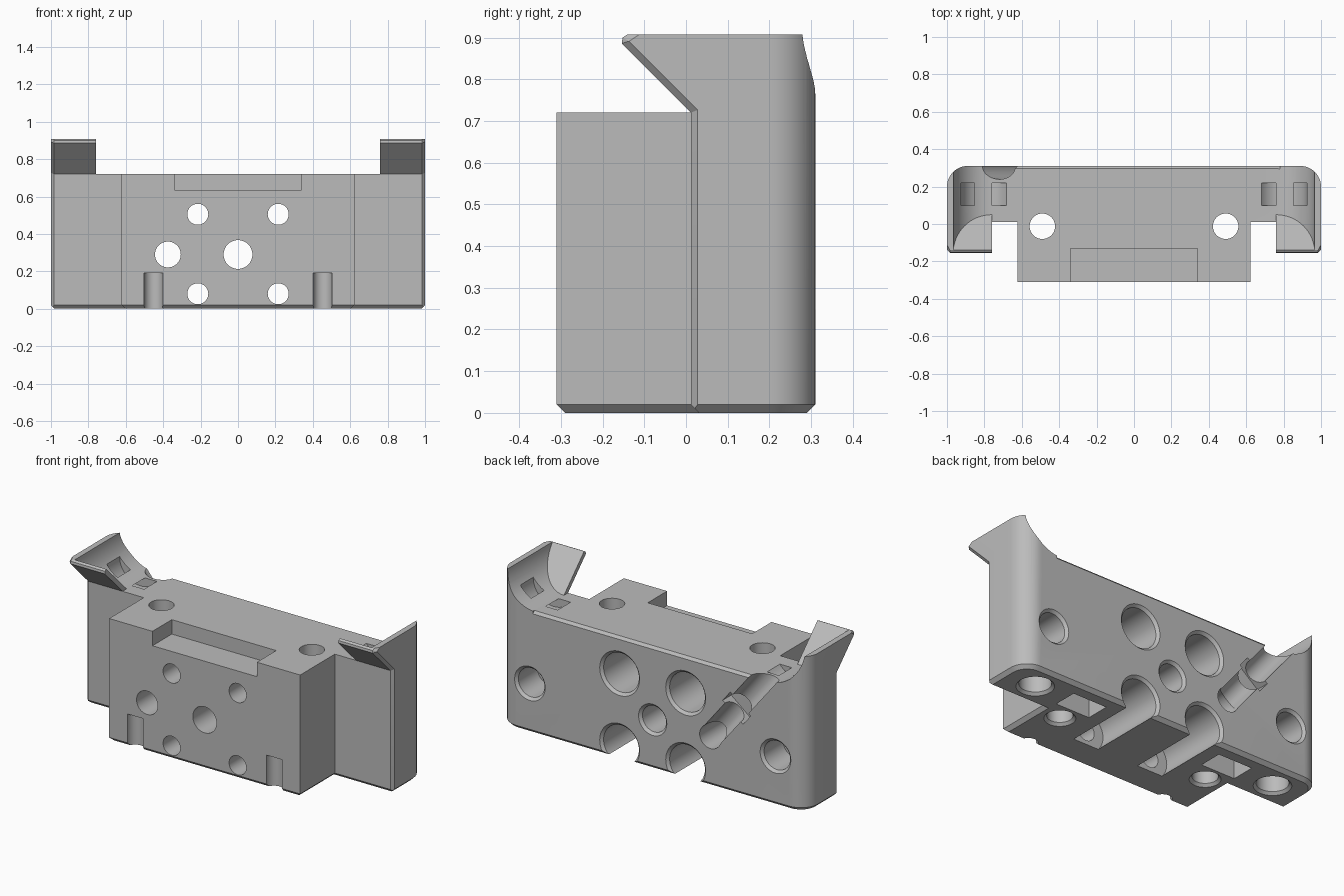
import bpy, bmesh
from math import sin, cos, pi
from mathutils import Matrix, Vector

if "Cube" in bpy.data.objects:
    bpy.data.objects.remove(bpy.data.objects["Cube"], do_unlink=True)

TOP = 0.72      # main deck height
EAR = 0.908     # ear height
BACK = 0.31

grey = bpy.data.materials.new("plain grey")
grey.use_nodes = True
colour = (0.5, 0.5, 0.5, 1)
grey.diffuse_color = colour
grey.node_tree.nodes["Principled BSDF"].inputs["Base Color"].default_value = colour


def finish(bm, name):
    bmesh.ops.recalc_face_normals(bm, faces=bm.faces)
    mesh = bpy.data.meshes.new(name)
    bm.to_mesh(mesh)
    bm.free()
    mesh.materials.append(grey)
    obj = bpy.data.objects.new(name, mesh)
    bpy.context.collection.objects.link(obj)
    return obj


def loft(bm, start, end):
    """Solid between two matching rings of points."""
    a = [bm.verts.new(p) for p in start]
    b = [bm.verts.new(p) for p in end]
    bm.faces.new(a)
    bm.faces.new(b[::-1])
    for i in range(len(a)):
        j = (i + 1) % len(a)
        bm.faces.new((a[i], b[i], b[j], a[j]))


def box(name, lo, hi):
    bm = bmesh.new()
    ring = [(lo[0], lo[1]), (hi[0], lo[1]), (hi[0], hi[1]), (lo[0], hi[1])]
    loft(bm, [(x, y, lo[2]) for x, y in ring], [(x, y, hi[2]) for x, y in ring])
    return finish(bm, name)


def bore(name, origin, direction, profile, sides=48):
    """Stepped round cutter: profile is (radius, distance along direction)."""
    bm = bmesh.new()
    rings = [[bm.verts.new((r * cos(2 * pi * i / sides), r * sin(2 * pi * i / sides), d))
              for i in range(sides)] for r, d in profile]
    for a, b in zip(rings, rings[1:]):
        for i in range(sides):
            j = (i + 1) % sides
            bm.faces.new((a[i], a[j], b[j], b[i]))
    bm.faces.new(rings[0])
    bm.faces.new(rings[-1])
    turn = Vector((0, 0, 1)).rotation_difference(Vector(direction)).to_matrix().to_4x4()
    bm.transform(Matrix.Translation(origin) @ turn)
    return finish(bm, name)


def bevel(bm, test, size, segments):
    edges = [e for e in bm.edges if test(*(v.co for v in e.verts))]
    bmesh.ops.bevel(bm, geom=edges, offset=size, segments=segments,
                    profile=0.5, affect='EDGES')


def combine(target, tool, operation='DIFFERENCE'):
    mod = target.modifiers.new(tool.name, 'BOOLEAN')
    mod.object, mod.operation, mod.solver = tool, operation, 'EXACT'
    bpy.context.view_layer.objects.active = target
    bpy.ops.object.modifier_apply(modifier=mod.name)
    bpy.data.objects.remove(tool, do_unlink=True)


# Wide rear body with forward-leaning ears
bm = bmesh.new()
side = [(0.012, 0), (BACK, 0), (BACK, EAR), (-0.14, EAR),
        (-0.152, 0.9), (-0.154, 0.886), (0.012, TOP)]
loft(bm, [(-1, y, z) for y, z in side], [(1, y, z) for y, z in side])
bevel(bm, lambda a, b: min(a.y, b.y) > 0.3 and abs(a.z - b.z) > 0.5, 0.11, 12)
bevel(bm, lambda a, b: max(a.z, b.z) < 0.001, 0.02, 1)
bevel(bm, lambda a, b: abs(a.x - b.x) < 0.001 and abs(a.x) > 0.99
      and max(a.y, b.y) < 0.02 and max(a.z, b.z) > 0.03, 0.016, 1)
body = finish(bm, "mount_body")

# Clear the deck, leaving a concave cradle and a thin leaning plate per ear
combine(body, box("deck_cut", (-0.76, -1, TOP), (0.76, 1, 1.2)))
for s in (-1, 1):
    arc = [(0.76 + 0.207 * sin(t * pi / 32), 0.927 - 0.207 * cos(t * pi / 32)) for t in range(17)]
    arc += [(0.967, 1.2), (0.7, 1.2), (0.7, TOP)]
    bm = bmesh.new()
    loft(bm, [(s * x, 0.05 - (z - TOP), z) for x, z in arc],
         [(s * x, 0.6, z) for x, z in arc])
    combine(body, finish(bm, "cradle_cut"))

# Softened rear edge of the deck
bm = bmesh.new()
tri = [(BACK - 0.015, TOP + 0.001), (BACK + 0.01, TOP + 0.001), (BACK + 0.01, TOP - 0.026)]
loft(bm, [(-0.78, y, z) for y, z in tri], [(0.78, y, z) for y, z in tri])
combine(body, finish(bm, "rear_edge_cut"))

# Front block
bm = bmesh.new()
ring = [(-0.622, -0.31), (0.622, -0.31), (0.622, 0.15), (-0.622, 0.15)]
loft(bm, [(x, y, 0) for x, y in ring], [(x, y, TOP) for x, y in ring])
bevel(bm, lambda a, b: max(a.z, b.z) < 0.001 and min(a.y, b.y) < 0, 0.02, 1)
combine(body, finish(bm, "front_block"), 'UNION')

# Recess in the front of the deck
combine(body, box("top_recess", (-0.34, -0.5, 0.635), (0.34, -0.13, 1)))

to_front, up = (0, -1, 0), (0, 0, 1)
for s in (-1, 1):
    # Counterbored screw holes from the rear
    for z in (0.505, 0.08):
        combine(body, bore("screw_hole", (s * 0.215, BACK, z), to_front,
                           [(0.15, -0.02), (0.115, 0.015), (0.115, 0.44),
                            (0.056, 0.44), (0.056, 0.8)]))
    # Blind side holes at the rear
    combine(body, bore("side_hole", (s * 0.8, BACK, 0.29), to_front,
                       [(0.12, -0.02), (0.085, 0.015), (0.085, 0.19)]))
    # Vertical holes through the deck and blind sockets underneath
    combine(body, bore("deck_hole", (s * 0.49, -0.012, 0), up,
                       [(0.103, -0.02), (0.068, 0.015), (0.068, 1)]))
    combine(body, bore("rod_socket", (s * 0.8, 0.16, 0), up,
                       [(0.12, -0.02), (0.085, 0.015), (0.085, 0.19)]))
    # Rectangular pocket underneath
    x = s * 0.49
    combine(body, box("bottom_pocket", (x - 0.11, 0.09, -0.1), (x + 0.11, 0.23, 0.15)))
    # Round notch at the lower front
    combine(body, bore("front_notch", (s * 0.452, -0.31, 0), up,
                       [(0.05, -0.1), (0.05, 0.19)]))
    # Curved tie tunnel below the cradle
    bm = bmesh.new()
    turns = [pi * (0.9 + 1.15 * i / 20) for i in range(21)]
    path = [(0.79 + r * cos(t), 0.8 + r * sin(t))
            for r, seq in ((0.135, turns), (0.086, turns[::-1])) for t in seq]
    loft(bm, [(s * x, 0.1, z) for x, z in path], [(s * x, 0.22, z) for x, z in path])
    combine(body, finish(bm, "tie_tunnel"))

# Centre hole and cable hole
combine(body, bore("centre_hole", (0, BACK, 0.29), to_front,
                   [(0.112, -0.02), (0.077, 0.015), (0.077, 0.8)]))
combine(body, bore("cable_hole", (-0.375, BACK + 0.1, 0.29), to_front,
                   [(0.069, 0), (0.069, 0.9)]))

# Diagonal cable channel with a tie slot across it
start, run = Vector((-0.375, BACK - 0.005, 0.29)), Vector((-0.345, 0, 0.43))
combine(body, bore("cable_channel", start, run, [(0.066, 0), (0.066, 0.7)]))
along = run.normalized()
across = Vector((along.z, 0, -along.x))
middle = start + run * 0.5
corners = [middle + along * (a * 0.04) + across * (b * 0.085)
           for a, b in ((-1, -1), (1, -1), (1, 1), (-1, 1))]
bm = bmesh.new()
loft(bm, [p + Vector((0, 0.1, 0)) for p in corners],
     [p - Vector((0, 0.075, 0)) for p in corners])
combine(body, finish(bm, "tie_slot"))

bpy.ops.object.select_all(action='DESELECT')
body.select_set(True)
bpy.context.view_layer.objects.active = body
bpy.ops.object.shade_smooth_by_angle(angle=pi / 6)
